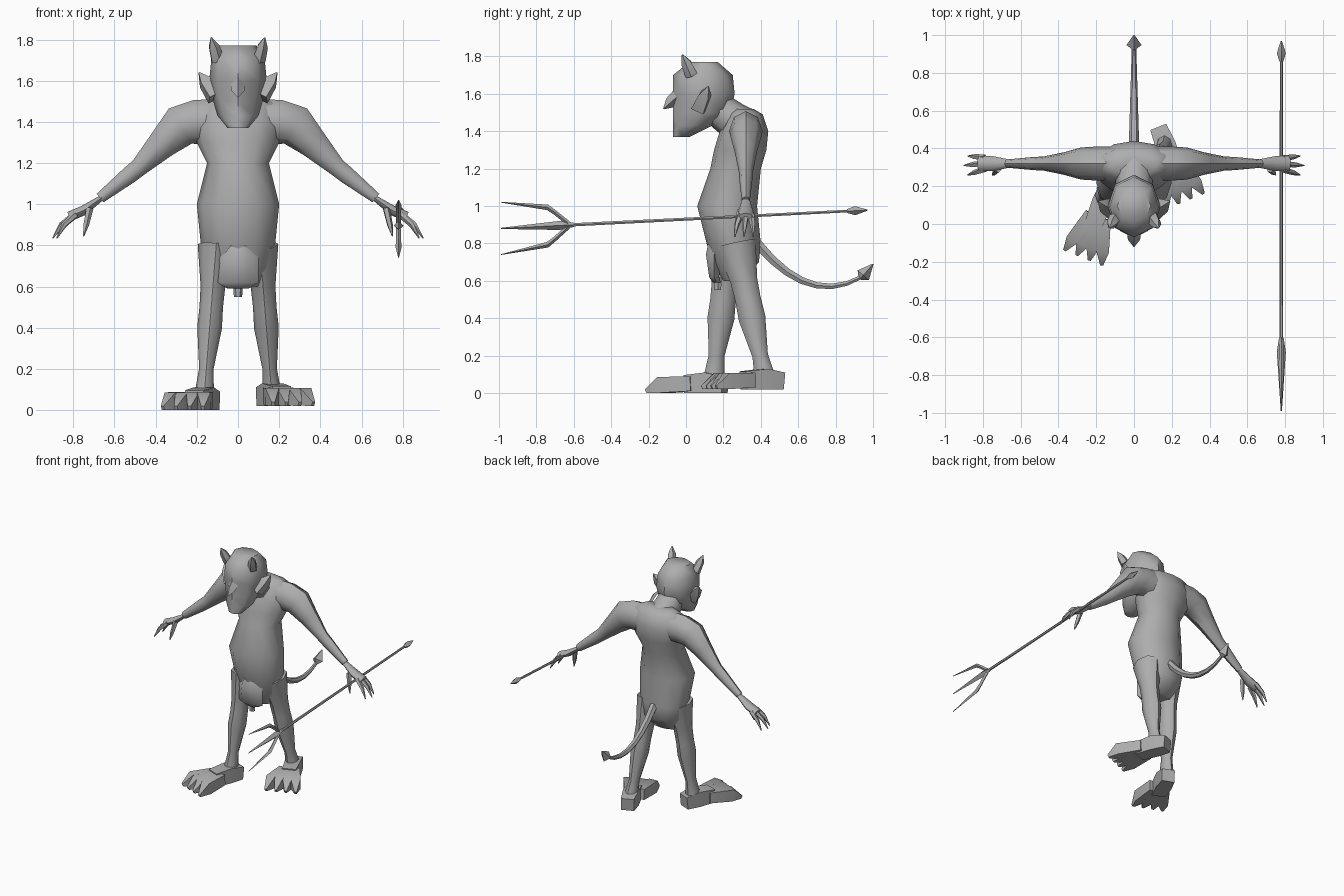
import bpy, bmesh, math
from mathutils import Vector

if "Cube" in bpy.data.objects:
    bpy.data.objects.remove(bpy.data.objects["Cube"], do_unlink=True)

grey = bpy.data.materials.new("plain_grey")
grey.use_nodes = True
shade = 0.42
grey.diffuse_color = (shade, shade, shade, 1)
grey.node_tree.nodes["Principled BSDF"].inputs["Base Color"].default_value = grey.diffuse_color

FRONT, UP = Vector((0, -1, 0)), Vector((0, 0, 1))
SIDES = {"left": 1, "right": -1}


def skin(name, loops):
    """Join matching loops of points into a closed, smooth shaded part."""
    bm = bmesh.new()
    rows = [[bm.verts.new(point) for point in loop] for loop in loops]
    for row, following in zip(rows, rows[1:]):
        for k in range(len(row)):
            bm.faces.new((row[k - 1], row[k], following[k], following[k - 1]))
    bm.faces.new(rows[0])
    bm.faces.new(rows[-1])
    bmesh.ops.recalc_face_normals(bm, faces=bm.faces)
    mesh = bpy.data.meshes.new(name)
    bm.to_mesh(mesh)
    bm.free()
    mesh.materials.append(grey)
    part = bpy.data.objects.new(name, mesh)
    bpy.context.collection.objects.link(part)
    bpy.ops.object.select_all(action="DESELECT")
    part.select_set(True)
    bpy.context.view_layer.objects.active = part
    bpy.ops.object.shade_smooth_by_angle(angle=math.radians(50))


def ring(centre, across, upward, sides, boxy=False):
    """Ellipse of points; a boxy ring has flat faces at its top and sides."""
    turn = math.pi / sides if boxy else 0
    grow = 1 / math.cos(turn)
    angles = [math.tau * k / sides + turn for k in range(sides)]
    return [centre + (across * math.cos(a) + upward * math.sin(a)) * grow for a in angles]


def limb(name, path, sides=8, ratio=1, up=UP, boxy=False):
    """Tube through (point, radius) pairs; ratio is its height over its width."""
    points = [Vector(point) for point, radius in path]
    loops = []
    for i, (point, radius) in enumerate(path):
        ahead = points[min(i + 1, len(points) - 1)]
        along = (ahead - points[max(i - 1, 0)]).normalized()
        across = along.cross(up).normalized()
        upward = across.cross(along)
        loops.append(ring(points[i], across * radius, upward * radius * ratio, sides, boxy))
    skin(name, loops)


def taper(name, start, end, width, middle=0.8, at=0.6, arch=0, tip=0.003, sides=4, ratio=1, boxy=False):
    """Pointed part with one bend or swelling along its length."""
    start, end = Vector(start), Vector(end)
    bend = start.lerp(end, at) + UP * arch
    limb(name, [(start, width), (bend, width * middle), (end, tip)], sides, ratio, boxy=boxy)


def stack(name, levels, sides):
    """Upright body from levels of height, half width, front and back."""
    skin(name, [ring(Vector((0, (front + back) / 2, z)), Vector((half, 0, 0)),
                     FRONT * (back - front) / 2, sides)
                for z, half, front, back in levels])


# Torso, neck and head
stack("torso", [(.6, .1, .2, .3), (.7, .16, .14, .39), (.8, .18, .11, .4), (1, .2, .06, .38),
                (1.2, .15, .13, .4), (1.3, .2, .15, .43), (1.4, .21, .18, .44),
                (1.49, .19, .23, .41), (1.52, .12, .26, .36)], 12)
limb("neck", [((0, .33, 1.4), .12), ((0, .25, 1.46), .1), ((0, .14, 1.54), .09)])
stack("head", [(1.37, .05, -.07, .02), (1.43, .1, -.07, .14), (1.5, .12, -.07, .24),
               (1.6, .14, -.07, .26), (1.7, .13, -.07, .25), (1.77, .09, .02, .17)], 8)
taper("nose", (0, -.03, 1.6), (0, -.12, 1.52), .04)

# Horns, ears, arms and hands
ARM_Y = .32
for side, s in SIDES.items():
    taper(f"{side}_horn", (s * .1, .03, 1.7), (s * .13, -.02, 1.81), .035, sides=5)
    taper(f"{side}_ear", (s * .11, .07, 1.52), (s * .19, .12, 1.64), .05)
    profile = [(.1, 1.4, .09), (.2, 1.4, .09), (.28, 1.38, .085), (.37, 1.29, .06),
               (.48, 1.18, .037), (.53, 1.14, .035), (.67, 1.03, .022)]
    limb(f"{side}_arm", [((s * x, ARM_Y, z), radius) for x, z, radius in profile], ratio=1.2)
    palm = [(.65, 1.04, .02), (.75, .97, .04), (.82, .94, .04)]
    limb(f"{side}_hand", [((s * x, ARM_Y, z), radius) for x, z, radius in palm], ratio=.6)
    for n in (-1, 0, 1):
        taper(f"{side}_finger_{n + 2}", (s * .79, ARM_Y + n * .03, .95),
              (s * (.9 - .02 * abs(n)), ARM_Y - .01 + n * .05, .835), .018, arch=.02, sides=5)
    taper(f"{side}_thumb", (s * .72, .29, .98), (s * .75, .26, .845), .018, sides=5)

# Striding legs, feet and toes
for side, s in SIDES.items():
    profile = [(.8, .09), (.6, .06), (.5, .057), (.4, .06), (.2, .035), (.1, .045)]
    limb(f"{side}_leg", [((s * (.17 - .08 * z), .29 - .05 * z + s * (.15 - z / 6), z), radius)
                         for z, radius in profile], ratio=1.2, up=FRONT)
    floor = .01 + s * .01
    heel = Vector((s * .13, .36 + s * .15, floor))
    ahead = Vector((s * .4, -1, 0)).normalized()
    outward = Vector((s, .4, 0)).normalized()
    sole = [(0, .045), (.1, .055), (.22, .048)]
    limb(f"{side}_foot", [(heel + ahead * reach + UP * size, size) for reach, size in sole], 4, boxy=True)
    for n in range(4):
        spread = outward * (.09 - .07 * n)
        taper(f"{side}_toe_{n + 1}", heel + ahead * .18 + spread * .4 + UP * .05,
              heel + ahead * .41 + spread + UP * .01, .03, middle=1.1, at=.7,
              arch=.022, tip=.008, ratio=1.3, boxy=True)

# Loincloth and its hanging tip
stack("loincloth", [(.59, .05, .14, .19), (.62, .1, .12, .18), (.74, .1, .1, .2), (.8, .07, .11, .23)], 6)
limb("loincloth_tip", [((0, .17, .62), .025), ((0, .17, .55), .02)], 6, up=FRONT)

# Tail sagging in a curve, with a barbed end
tail = [.38 + .08 * n for n in range(8)]
limb("tail", [((0, y, .57 + 1.6 * (y - .76) ** 2), .04 - .03 * y) for y in tail], 6)
taper("tail_barb", (0, .93, .61), (0, 1, .69), .01, middle=4, at=.25)

# Trident held in the left hand
GRIP_X = .78


def shaft(y, lift=0):
    return Vector((GRIP_X, y, .93 + .05 * y + lift))


limb("trident_shaft", [(shaft(-.66), .01), (shaft(.9), .008)], 6)
taper("trident_butt", shaft(.86), shaft(.97), .01, middle=2.4, at=.4)
taper("trident_middle_prong", shaft(-.6), shaft(-.99), .012, middle=2, at=.2)
for name, s in (("upper", 1), ("lower", -1)):
    limb(f"trident_{name}_prong", [(shaft(-.63, s * .01), .012), (shaft(-.7, s * .07), .012),
                                   (shaft(-.74, s * .1), .015), (shaft(-.99, s * .14), .002)], 4)
